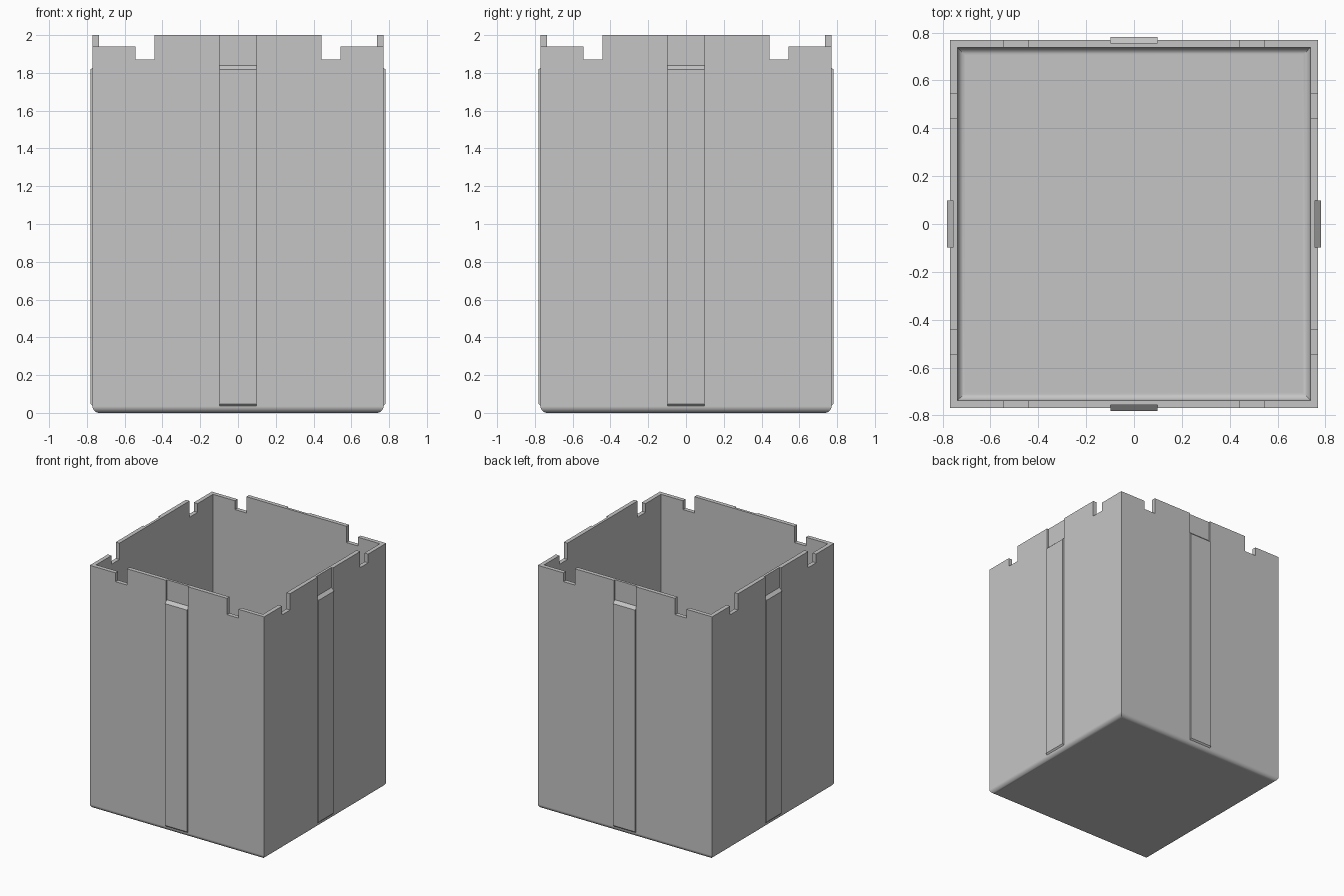
import bpy, bmesh, math
from mathutils import Matrix

if "Cube" in bpy.data.objects:
    bpy.data.objects.remove(bpy.data.objects["Cube"])

OUT, INN = 0.77, 0.737        # half widths of the wall, outside and inside
FLOOR, R_OUT, R_IN = 0.033, 0.035, 0.032

grey = bpy.data.materials.new("plain_grey")
grey.diffuse_color = (0.56, 0.56, 0.56, 1)
grey.use_nodes = True
grey.node_tree.nodes["Principled BSDF"].inputs["Base Color"].default_value = grey.diffuse_color


def make(name, bm):
    bmesh.ops.recalc_face_normals(bm, faces=bm.faces)
    me = bpy.data.meshes.new(name)
    bm.to_mesh(me)
    bm.free()
    me.materials.append(grey)
    ob = bpy.data.objects.new(name, me)
    bpy.context.collection.objects.link(ob)
    return ob


def add_box(bm, lo, hi, turn=0):
    size = [h - l for l, h in zip(lo, hi)]
    mid = [(h + l) / 2 for l, h in zip(lo, hi)]
    m = Matrix.Rotation(turn, 4, 'Z') @ Matrix.Translation(mid) @ Matrix.Diagonal((*size, 1))
    bmesh.ops.create_cube(bm, size=1, matrix=m)


# Open square bin: square rings lofted from under the base, over the rim, to the inner floor
N = 6
arc = [i / N * math.pi / 2 for i in range(N + 1)]
rings = [(OUT - R_OUT + R_OUT * math.sin(a), R_OUT - R_OUT * math.cos(a)) for a in arc]
rings += [(OUT, 2.0), (INN, 2.0)]
rings += [(INN - R_IN + R_IN * math.cos(a), FLOOR + R_IN - R_IN * math.sin(a)) for a in arc]
bm = bmesh.new()
loops = [[bm.verts.new((sx * h, sy * h, z)) for sx, sy in ((-1, -1), (1, -1), (1, 1), (-1, 1))]
         for h, z in rings]
for a, b in zip(loops, loops[1:]):
    for i in range(4):
        j = (i + 1) % 4
        bm.faces.new((a[i], a[j], b[j], b[i]))
bm.faces.new(loops[0])
bm.faces.new(loops[-1])
body = make("bin_body", bm)


def cut(boxes):
    bm = bmesh.new()
    for k in range(4):
        for lo, hi in boxes:
            add_box(bm, lo, hi, k * math.pi / 2)
    cutter = make("cutter", bm)
    cutter.hide_render = True
    mod = body.modifiers.new("cut", 'BOOLEAN')
    mod.operation, mod.solver, mod.object = 'DIFFERENCE', 'EXACT', cutter
    bpy.context.view_layer.objects.active = body
    bpy.ops.object.modifier_apply(modifier=mod.name)
    bpy.data.objects.remove(cutter)


# Lowered rim corners, then rim notches and the shallow grooves above the ribs
cut([((0.5, 0.5, 1.94), (0.9, 0.9, 2.1))])
cut([((0.442, -0.9, 1.87), (0.543, -0.6, 2.1)),
     ((-0.543, -0.9, 1.87), (-0.442, -0.6, 2.1)),
     ((-0.098, -0.9, 1.82), (0.098, -0.757, 2.1))])

# Smooth fillets, flat walls
bpy.ops.object.select_all(action='DESELECT')
body.select_set(True)
bpy.context.view_layer.objects.active = body
bpy.ops.object.shade_smooth_by_angle(angle=math.radians(30))
wn = body.modifiers.new("flat_walls", 'WEIGHTED_NORMAL')
wn.keep_sharp = True

# Raised rib on each side, chamfered at both ends
profile = [(0.745, 0.037), (0.77, 0.037), (0.781, 0.048), (0.781, 1.818), (0.757, 1.84), (0.745, 1.84)]
for k, side in enumerate(("front", "right", "back", "left")):
    bm = bmesh.new()
    ends = [[bm.verts.new((x, -r, z)) for r, z in profile] for x in (-0.098, 0.098)]
    for e in ends:
        bm.faces.new(e)
    for i in range(len(profile)):
        j = (i + 1) % len(profile)
        bm.faces.new((ends[0][i], ends[0][j], ends[1][j], ends[1][i]))
    bm.transform(Matrix.Rotation(k * math.pi / 2, 4, 'Z'))
    make(side + "_rib", bm)
